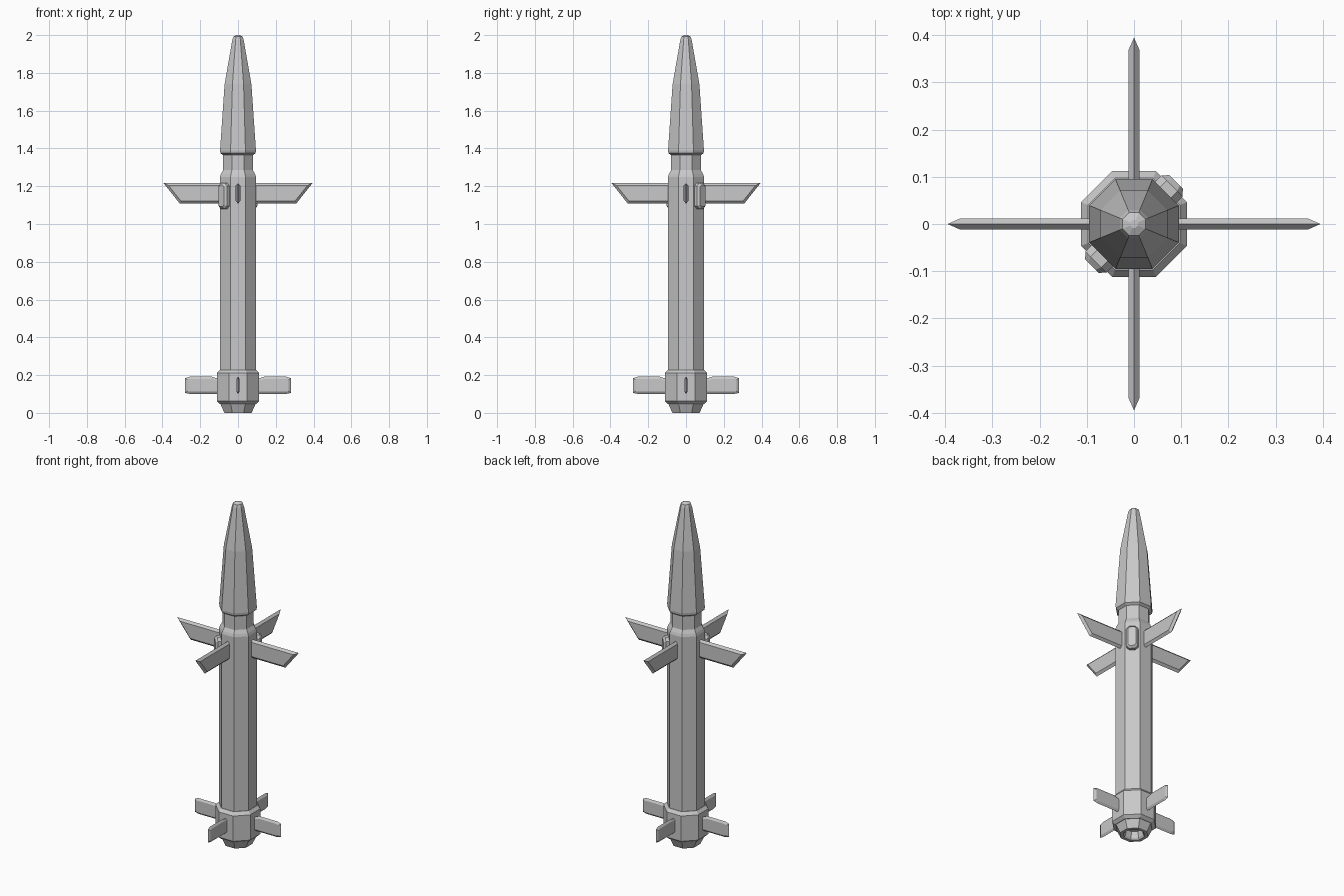
import bpy, bmesh
from math import cos, sin, pi, radians
from mathutils import Matrix

if "Cube" in bpy.data.objects:
    bpy.data.objects.remove(bpy.data.objects["Cube"], do_unlink=True)

grey = bpy.data.materials.new("plain_grey")
grey.use_nodes = True
grey.diffuse_color = (0.58, 0.58, 0.58, 1)
grey.node_tree.nodes["Principled BSDF"].inputs["Base Color"].default_value = (0.58, 0.58, 0.58, 1)


def finish(bm, name):
    bmesh.ops.recalc_face_normals(bm, faces=bm.faces[:])
    mesh = bpy.data.meshes.new(name)
    bm.to_mesh(mesh)
    bm.free()
    mesh.materials.append(grey)
    obj = bpy.data.objects.new(name, mesh)
    bpy.context.collection.objects.link(obj)
    return obj


def octagon_turn(name, profile):
    """Eight-sided turned part; profile holds (flat-to-centre distance, height)."""
    bm = bmesh.new()
    rings = []
    for dist, z in profile:
        r = dist / cos(pi / 8)
        rings.append([bm.verts.new((r * cos((k + .5) * pi / 4), r * sin((k + .5) * pi / 4), z))
                      for k in range(8)])
    for a, b in zip(rings, rings[1:]):
        for k in range(8):
            n = (k + 1) % 8
            bm.faces.new((a[k], a[n], b[n], b[k]))
    bm.faces.new(rings[0])
    bm.faces.new(rings[-1])
    return finish(bm, name)


def bevelled_plate(name, outline, steps, angle, both=True, offset=0):
    """Flat outline (out, up) built up by inset steps (inset, rise), then turned about z."""
    bm = bmesh.new()
    face = bm.faces.new([bm.verts.new((u, offset, z)) for u, z in outline])
    face.normal_update()
    if face.normal.y < 0:
        face.normal_flip()
    for inset, rise in steps:
        bmesh.ops.inset_individual(bm, faces=[face], thickness=inset, use_even_offset=True)
        bmesh.ops.translate(bm, verts=face.verts[:], vec=(0, rise, 0))
    if both:
        copy = bmesh.ops.duplicate(bm, geom=bm.verts[:] + bm.edges[:] + bm.faces[:])
        verts = [g for g in copy["geom"] if isinstance(g, bmesh.types.BMVert)]
        bmesh.ops.scale(bm, verts=verts, vec=(1, -1, 1))
        bmesh.ops.remove_doubles(bm, verts=bm.verts[:], dist=0.0001)
    bm.transform(Matrix.Rotation(radians(angle), 4, 'Z'))
    return finish(bm, name)


# Fuselage with stepped neck
octagon_turn("body", [(.095, .15), (.095, 1.25), (.09, 1.265), (.079, 1.285), (.079, 1.4)])

# Tapered nose with blunt tip
octagon_turn("nose", [(.079, 1.365), (.093, 1.375), (.095, 1.39), (.071, 1.74), (.03, 1.975),
                      (.024, 1.992), (.008, 2.0)])

# Tail collar and hollow nozzle
octagon_turn("tail_collar", [(.08, .045), (.097, .048), (.112, .062), (.112, .21), (.097, .228),
                             (.09, .228)])
octagon_turn("nozzle", [(.04, .05), (.048, .01), (.055, 0), (.072, 0), (.092, .045), (.092, .07)])

# Four swept upper wings and four small tail fins
wing = [(.05, 1.108), (.308, 1.108), (.395, 1.217), (.05, 1.217)]
fin = [(.05, .1), (.255, .1), (.28, .106), (.28, .184), (.255, .192), (.14, .192), (.115, .184), (.05, .184)]
for side, angle in (("left", 0), ("back", 90), ("right", 180), ("front", 270)):
    bevelled_plate(side + "_wing", wing, [(.013, .012)], angle)
    bevelled_plate(side + "_tail_fin", fin, [(.012, .008)], angle)

# Two raised pods on opposite diagonal sides
w, c, low, high = .032, .016, 1.08, 1.217
pod = [(-w + c, low), (w - c, low), (w, low + c), (w, high - c),
       (w - c, high), (-w + c, high), (-w, high - c), (-w, low + c)]
for side, angle in (("back_left", -45), ("front_right", 135)):
    bevelled_plate(side + "_pod", pod, [(.0005, .024), (.011, .012)], angle, both=False, offset=.09)
